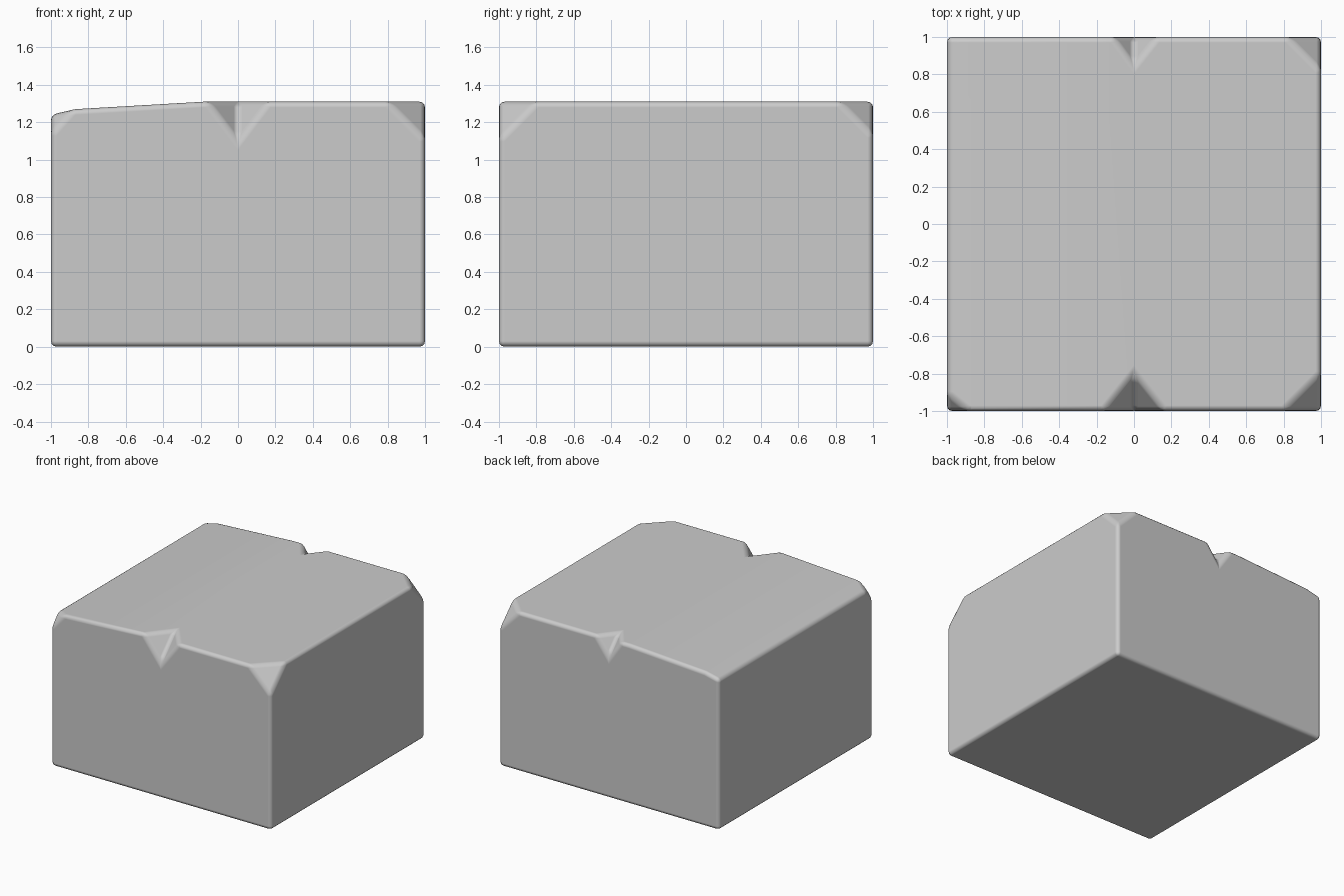
import bpy, bmesh
from mathutils import Vector

if "Cube" in bpy.data.objects:
    bpy.data.objects.remove(bpy.data.objects["Cube"])

TOP = 1.31


def chip(bm, x, y, dx, dy, dz, z=TOP):
    """Slice one upper corner off a convex block and close the cut."""
    a, b, c = Vector((x + dx, y, z)), Vector((x, y + dy, z)), Vector((x, y, z - dz))
    n = (b - a).cross(c - a).normalized()
    if n.dot(Vector((x, y, z)) - a) < 0:
        n.negate()
    geom = bm.verts[:] + bm.edges[:] + bm.faces[:]
    bmesh.ops.bisect_plane(bm, geom=geom, plane_co=a, plane_no=n, dist=1e-5, clear_outer=True)
    edges = [e for e in bm.edges if e.is_boundary]
    bmesh.ops.holes_fill(bm, edges=edges, sides=0)


def half(mesh_name, profile, chips):
    """Extrude an x-z profile along y, chip its corners, open the x = 0 side."""
    bm = bmesh.new()
    face = bm.faces.new([bm.verts.new((x, -1, z)) for x, z in profile])
    res = bmesh.ops.extrude_face_region(bm, geom=[face], use_keep_orig=True)
    new = [v for v in res["geom"] if isinstance(v, bmesh.types.BMVert)]
    bmesh.ops.translate(bm, verts=new, vec=(0, 2, 0))
    for c in chips:
        chip(bm, *c)
    seam = [f for f in bm.faces if all(abs(v.co.x) < 1e-5 for v in f.verts)]
    bmesh.ops.delete(bm, geom=seam, context="FACES")
    me = bpy.data.meshes.new(mesh_name)
    bm.to_mesh(me)
    bm.free()
    return me


# Left half with sagging top, right half with level top
left = half("left_half",
            [(-1, 0), (0, 0), (0, TOP), (-0.18, TOP), (-0.87, 1.27), (-1, 1.24)],
            [(0, -1, -0.16, 0.2, 0.21), (0, 1, -0.11, -0.15, 0.16),
             (-1, -1, 0.1, 0.1, 0.11, 1.25)])
right = half("right_half",
             [(0, 0), (1, 0), (1, TOP), (0, TOP)],
             [(0, -1, 0.16, 0.2, 0.21), (0, 1, 0.12, -0.15, 0.16),
              (1, -1, -0.2, 0.2, 0.2), (1, 1, -0.18, -0.18, 0.18)])

# Weld the halves into one stone block
bm = bmesh.new()
bm.from_mesh(left)
bm.from_mesh(right)
bmesh.ops.remove_doubles(bm, verts=bm.verts[:], dist=1e-4)
bmesh.ops.recalc_face_normals(bm, faces=bm.faces[:])
me = bpy.data.meshes.new("stone_block")
bm.to_mesh(me)
bm.free()
block = bpy.data.objects.new("stone_block", me)
bpy.context.collection.objects.link(block)

# Softened edges
for p in me.polygons:
    p.use_smooth = True
bev = block.modifiers.new("soft_edges", "BEVEL")
bev.width = 0.03
bev.segments = 3
bev.limit_method = "ANGLE"
bev.angle_limit = 0.5
bev.harden_normals = True
